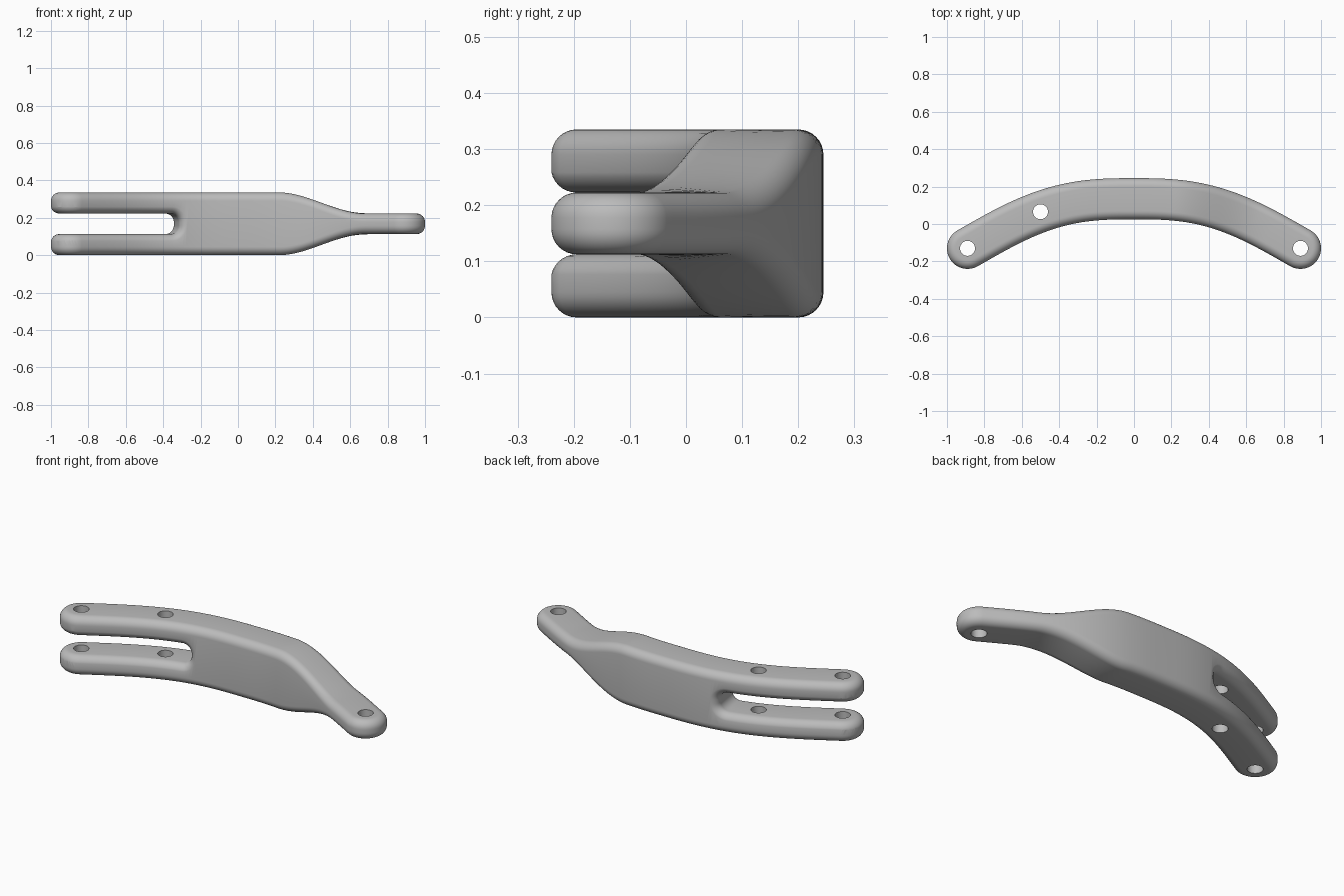
import bpy
import bmesh
from math import sin, cos, atan, pi, radians

if "Cube" in bpy.data.objects:
    bpy.data.objects.remove(bpy.data.objects["Cube"])

PIVOT = 0.89       # x of the end pivots
WIDTH = 0.11       # half width of the bar
MID = 0.1675       # mid height
ARM = 0.055        # half thickness of the single arm and of the slot
FILLET = 0.045
SLOT_END = -0.33
CAP = 24
ROUND = 8


def smooth(t):
    t = max(0, min(1, t))
    return t * t * (3 - 2 * t)


def centre_y(x):
    """Arched centreline, straight near the pivots."""
    a = abs(x)
    t = min(a / 0.85, 1)
    return 0.135 - 0.57 * (0.85 * (t**3 - t**4 / 2) + max(a - 0.85, 0))


def tangent(x):
    slope = atan(0.57 * smooth(abs(x) / 0.85))
    return -slope if x > 0 else slope


def half_height(x):
    return MID - (MID - ARM) * smooth((x - 0.22) / 0.46)


def polar(x, angle, radius):
    a = tangent(x) + angle
    return x + radius * cos(a), centre_y(x) + radius * sin(a)


def outline(xs, radius, closed):
    """Plan outline around the bar: back side, left cap, front side, right cap."""
    steps = [pi * (k + 0.5) / CAP for k in range(CAP)]
    pts = [polar(x, pi / 2, radius) for x in xs]
    pts += [polar(-PIVOT, pi / 2 + a, radius) for a in steps]
    pts += [polar(x, -pi / 2, radius) for x in reversed(xs)]
    if closed:
        right = [polar(PIVOT, a - pi / 2, radius) for a in steps]
        pts = right[CAP // 2:] + pts + right[:CAP // 2]
    return pts


def layered_solid(name, rings, closed):
    """Solid from nested rings (inner to outer), mirrored about mid height."""
    bm = bmesh.new()
    top = [[bm.verts.new((x, y, MID + h)) for x, y, h in r] for r in rings]
    low = [[bm.verts.new((x, y, MID - h)) for x, y, h in r] for r in rings]
    n = len(rings[0])
    for sheet in (top, low):
        inner = sheet[0]
        for i in range(n // 2 - 1):
            bm.faces.new((inner[i], inner[i + 1], inner[n - 2 - i], inner[n - 1 - i]))
        for a, b in zip(sheet, sheet[1:]):
            for i in range(n if closed else n - 1):
                j = (i + 1) % n
                bm.faces.new((a[i], a[j], b[j], b[i]))

    def rim(sheet):
        if closed:
            return sheet[-1]
        return (sheet[-1] + [r[-1] for r in reversed(sheet[:-1])]
                + [r[0] for r in sheet[:-1]])

    a, b = rim(top), rim(low)
    for i in range(len(a)):
        j = (i + 1) % len(a)
        bm.faces.new((a[i], a[j], b[j], b[i]))
    bmesh.ops.recalc_face_normals(bm, faces=bm.faces)
    mesh = bpy.data.meshes.new(name)
    bm.to_mesh(mesh)
    bm.free()
    obj = bpy.data.objects.new(name, mesh)
    bpy.context.collection.objects.link(obj)
    return obj


def cut(body, cutter):
    cutter.hide_render = True
    mod = body.modifiers.new("cut", 'BOOLEAN')
    mod.operation = 'DIFFERENCE'
    mod.solver = 'EXACT'
    mod.object = cutter
    bpy.context.view_layer.objects.active = body
    bpy.ops.object.modifier_apply(modifier=mod.name)
    bpy.data.objects.remove(cutter)


angles = [pi / 2 * k / ROUND for k in range(ROUND + 1)]

# Curved bar with rounded edges, narrowing to a single arm on the +x side
stations = [PIVOT - 2 * PIVOT * k / 90 for k in range(91)]
rings = []
for a in angles:
    pts = outline(stations, WIDTH - FILLET + FILLET * sin(a), True)
    rings.append([(x, y, half_height(x) - FILLET * (1 - cos(a))) for x, y in pts])
link = layered_solid("curved_fork_link", rings, True)

# Fork slot, flared at the sides so its edges come out rounded
rings = []
for a in angles + [None]:
    flare = FILLET if a is None else FILLET * (1 - cos(a))
    radius = WIDTH + 0.02 if a is None else WIDTH - FILLET + (FILLET + 0.001) * sin(a)
    corner = FILLET + flare
    start = SLOT_END - FILLET
    xs = [start + corner * cos(b) for b in angles]
    hs = [ARM - FILLET + corner * sin(b) for b in angles]
    xs += [start + (-PIVOT - start) * k / 26 for k in range(1, 27)]
    hs += [ARM + flare] * 26
    heights = hs + [ARM + flare] * CAP + hs[::-1]
    rings.append([(x, y, h) for (x, y), h in zip(outline(xs, radius, False), heights)])
cut(link, layered_solid("slot_cutter", rings, False))

# Pin holes
for x in (-PIVOT, -0.5, PIVOT):
    bpy.ops.mesh.primitive_cylinder_add(vertices=48, radius=0.04, depth=1,
                                        location=(x, centre_y(x), MID))
    cut(link, bpy.context.object)

# Grey finish
grey = bpy.data.materials.new("plain_grey")
grey.use_nodes = True
colour = (0.5, 0.5, 0.5, 1)
grey.diffuse_color = colour
grey.node_tree.nodes["Principled BSDF"].inputs["Base Color"].default_value = colour
link.data.materials.clear()
link.data.materials.append(grey)

bpy.ops.object.select_all(action='DESELECT')
link.select_set(True)
bpy.context.view_layer.objects.active = link
bpy.ops.object.shade_smooth_by_angle(angle=radians(30))
